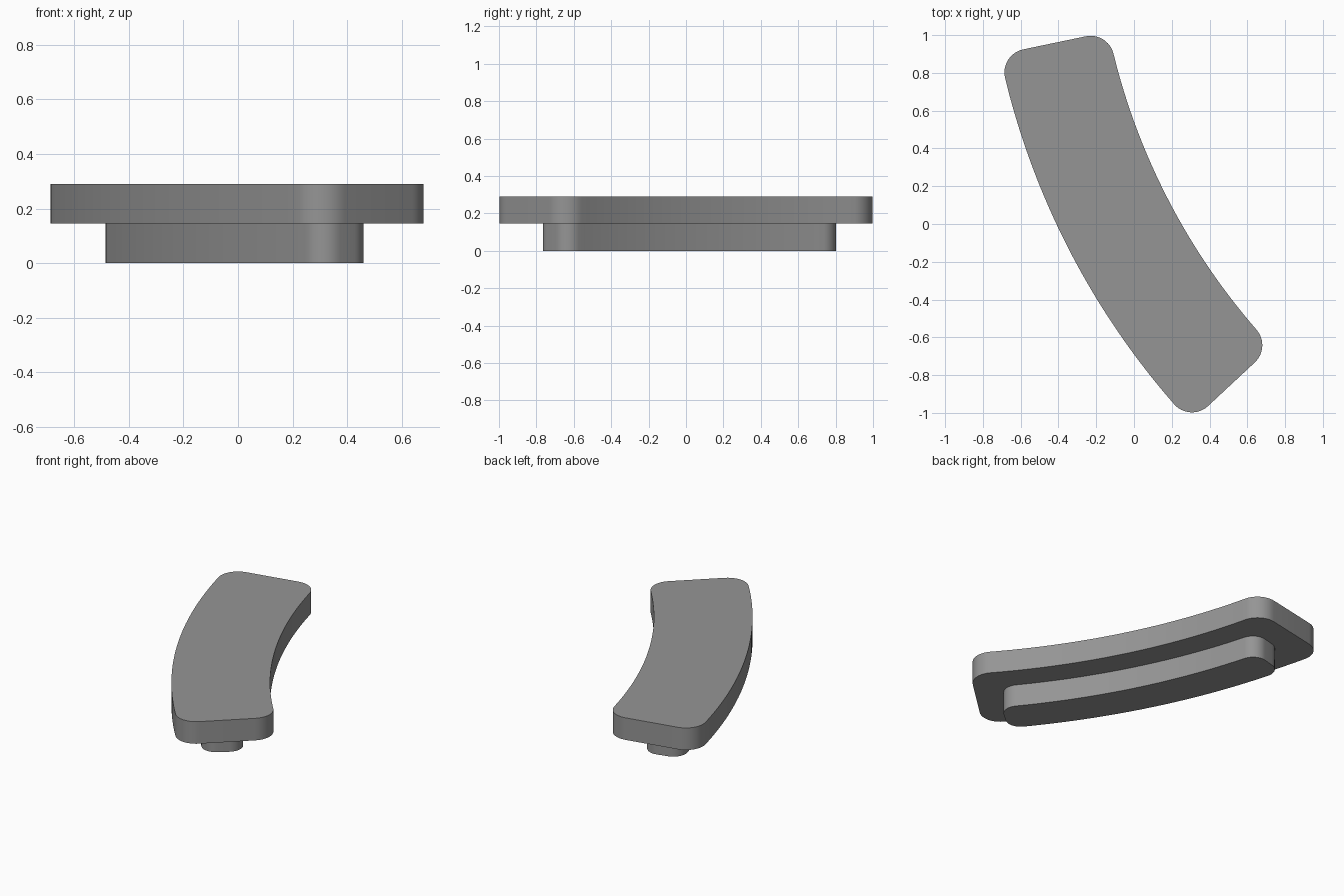
import bpy, bmesh, math

if "Cube" in bpy.data.objects:
    bpy.data.objects.remove(bpy.data.objects["Cube"])

CX, CY = 3.284, 1.733               # centre of the shared bend
MID_ANGLE = math.radians(207.4)     # direction from bend centre to the part
MID_RADIUS = 3.787

grey = bpy.data.materials.new("grey")
grey.diffuse_color = (0.3, 0.3, 0.3, 1)
grey.use_nodes = True
grey.node_tree.nodes["Principled BSDF"].inputs["Base Color"].default_value = grey.diffuse_color


def arc(cx, cy, r, a0, a1, n):
    return [(cx + r * math.cos(a0 + (a1 - a0) * i / n),
             cy + r * math.sin(a0 + (a1 - a0) * i / n)) for i in range(n + 1)]


def curved_bar(name, half_width, half_angle, fillet, z0, z1):
    """Ring sector with rounded corners, extruded from z0 to z1."""
    ro, ri = MID_RADIUS + half_width, MID_RADIUS - half_width
    start, end = MID_ANGLE - half_angle, MID_ANGLE + half_angle
    do = math.asin(fillet / (ro - fillet))
    di = math.asin(fillet / (ri + fillet))
    q = math.pi / 2

    def corner(r, a, n0, n1):
        return arc(CX + r * math.cos(a), CY + r * math.sin(a), fillet, n0, n1, 12)

    # Counter-clockwise outline: outer arc, end, inner arc, end
    pts = arc(CX, CY, ro, start + do, end - do, 40)
    pts += corner(ro - fillet, end - do, end - do, end + q)[1:]
    pts += corner(ri + fillet, end - di, end + q, end - di + 2 * q)
    pts += arc(CX, CY, ri, end - di, start + di, 40)[1:]
    pts += corner(ri + fillet, start + di, start + di + 2 * q, start + 3 * q)[1:]
    pts += corner(ro - fillet, start + do, start + 3 * q, start + do + 4 * q)[:-1]

    bm = bmesh.new()
    base = bm.faces.new([bm.verts.new((x, y, z0)) for x, y in pts])
    top = bmesh.ops.extrude_face_region(bm, geom=[base], use_keep_orig=True)
    bmesh.ops.translate(bm, vec=(0, 0, z1 - z0),
                        verts=[g for g in top["geom"] if isinstance(g, bmesh.types.BMVert)])
    bmesh.ops.recalc_face_normals(bm, faces=bm.faces)
    mesh = bpy.data.meshes.new(name)
    bm.to_mesh(mesh)
    bm.free()
    mesh.materials.append(grey)
    obj = bpy.data.objects.new(name, mesh)
    bpy.context.collection.objects.link(obj)
    bpy.ops.object.select_all(action='DESELECT')
    obj.select_set(True)
    bpy.context.view_layer.objects.active = obj
    bpy.ops.object.shade_smooth_by_angle(angle=math.radians(30))
    return obj


# Wide cap on top, narrow rib beneath it
curved_bar("cap_plate", 0.294, math.radians(15.6), 0.125, 0.145, 0.29)
curved_bar("lower_rib", 0.125, math.radians(13.0), 0.09, 0.0, 0.145)
